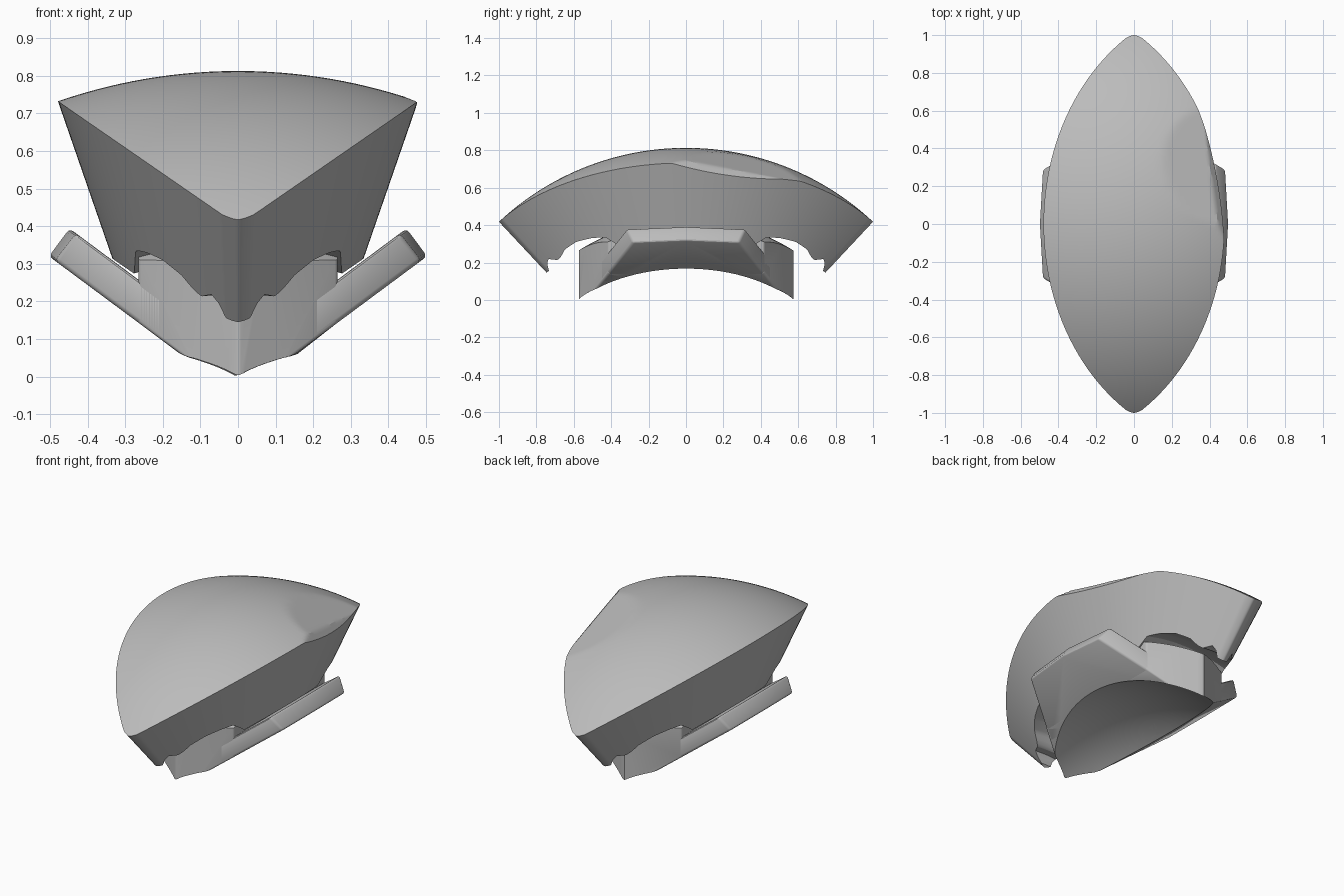
import bpy, bmesh, math
from mathutils import Vector

cube = bpy.data.objects.get("Cube")
if cube:
    bpy.data.objects.remove(cube, do_unlink=True)

CENTRE = Vector((0, 0, -0.65))   # common centre of all curved surfaces
R = 1.463                        # radius of the dome
TIP = 0.6835                     # sine of the angle out to the pointed ends

grey = bpy.data.materials.new("plain_grey")
grey.use_nodes = True
grey.diffuse_color = (0.5, 0.5, 0.5, 1)
grey.node_tree.nodes["Principled BSDF"].inputs["Base Color"].default_value = (0.5, 0.5, 0.5, 1)


def finish(bm, name):
    bmesh.ops.recalc_face_normals(bm, faces=bm.faces)
    me = bpy.data.meshes.new(name)
    bm.to_mesh(me)
    bm.free()
    ob = bpy.data.objects.new(name, me)
    bpy.context.collection.objects.link(ob)
    me.materials.append(grey)
    return ob


def activate(ob):
    bpy.ops.object.select_all(action="DESELECT")
    ob.select_set(True)
    bpy.context.view_layer.objects.active = ob


def smooth(ob):
    activate(ob)
    bpy.ops.object.shade_smooth_by_angle(angle=math.radians(25))


# Domed wedge: walls run radially from the centre
def half_width(y):
    x = (-0.992 + math.sqrt(0.984 - 5.904 * (y * y - 0.483))) / 2.952
    d = min(1, (TIP - abs(y)) / 0.012)
    return x * math.sqrt(max(0, 1 - (1 - d) ** 2))


FACET = Vector((0.47, 0.32, 1.34)).normalized()
CHAMFER = Vector((0.75, 0.22, 0.62)).normalized()


def top_radius(u):
    return min(R, 1.427 / u.dot(FACET), 1.2 / max(0.1, u.dot(CHAMFER)))


LIP = [(0, 1.02), (0.33, 1.02), (0.39, 1.11), (0.45, 1.13), (0.514, 1.143), (0.57, 1.135),
       (0.6, 1.113), (0.62, 1.107), (0.645, 1.14), (0.66, 1.125), (0.672, 1.09), (0.7, 1.09)]


def lip_radius(u):
    y = abs(u.y)
    for (a, ra), (b, rb) in zip(LIP, LIP[1:]):
        if y <= b:
            return ra + (rb - ra) * (y - a) / (b - a)


def wedge():
    bm = bmesh.new()
    rows, cols, bands = 140, 40, 6
    ease = lambda i, n: math.sin(math.pi / 2 * (2 * i / n - 1))
    top, low, walls = [], [], [[], []]
    for i in range(rows + 1):
        y = TIP * ease(i, rows)
        w = half_width(y)
        t, l = [], []
        for j in range(cols + 1):
            x = w * ease(j, cols)
            u = Vector((x, y, math.sqrt(1 - x * x - y * y)))
            t.append(bm.verts.new(CENTRE + u * top_radius(u)))
            l.append(bm.verts.new(CENTRE + u * lip_radius(u)))
        top.append(t)
        low.append(l)
        for side, k in ((0, 0), (1, cols)):
            mid = [bm.verts.new(t[k].co.lerp(l[k].co, b / bands)) for b in range(1, bands)]
            walls[side].append([t[k]] + mid + [l[k]])
    for grid in (top, low, *walls):
        for a, b in zip(grid, grid[1:]):
            for k in range(len(a) - 1):
                bm.faces.new((a[k], a[k + 1], b[k + 1], b[k]))
    bmesh.ops.remove_doubles(bm, verts=bm.verts, dist=0.0002)
    return finish(bm, "domed_wedge")


smooth(wedge())


# Lower block: convex pieces cut by planes, hollowed by a sphere
def convex(name, planes):
    bm = bmesh.new()
    bmesh.ops.create_cube(bm, size=3)
    for point, normal in planes:
        res = bmesh.ops.bisect_plane(bm, geom=bm.verts[:] + bm.edges[:] + bm.faces[:],
                                     plane_co=point, plane_no=normal, clear_outer=True)
        edges = [g for g in res["geom_cut"] if isinstance(g, bmesh.types.BMEdge)]
        if edges:
            bmesh.ops.contextual_create(bm, geom=edges)
    return finish(bm, name)


def ball(radius):
    bm = bmesh.new()
    bmesh.ops.create_uvsphere(bm, u_segments=128, v_segments=64, radius=radius)
    bmesh.ops.translate(bm, verts=bm.verts, vec=CENTRE)
    ob = finish(bm, "cutter")
    ob.hide_render = True
    return ob


def apply(ob, kind, **settings):
    activate(ob)
    mod = ob.modifiers.new(kind.lower(), kind)
    for key, value in settings.items():
        setattr(mod, key, value)
    bpy.ops.object.modifier_apply(modifier=mod.name)


def round_edges(ob, width):
    apply(ob, "BEVEL", width=width, segments=3, limit_method="ANGLE", angle_limit=0.4)


def cut(ob, radius, operation):
    tool = ball(radius)
    apply(ob, "BOOLEAN", object=tool, operation=operation, solver="EXACT")
    bpy.data.objects.remove(tool, do_unlink=True)


# Rhombic plan and sloping undersides
plan = [((0, 0.575 * sy, 0), (0.6 * sx, sy, 0)) for sx in (-1, 1) for sy in (-1, 1)]


def underside(s):
    return ((0.5 * s, 0, 0.318), (0.596 * s, 0, -0.803))


core = convex("lower_block", plan + [underside(-1), underside(1),
              ((0.265, 0, 0), (1, 0, 0)), ((-0.265, 0, 0), (-1, 0, 0))])
round_edges(core, 0.008)
cut(core, 1.08, "INTERSECT")
cut(core, 0.87, "DIFFERENCE")
smooth(core)

# Sloping side arms with slightly bowed ends
for s, name in ((1, "left_arm"), (-1, "right_arm")):
    arm = convex(name, plan + [underside(s),
                 ((0.44 * s, 0, 0.388), (-0.596 * s, 0, 0.803)),
                 ((0.2 * s, 0, 0), (-s, 0, 0)),
                 ((0.503 * s, 0, 0.32), (0.803 * s, 0.07, 0.596)),
                 ((0.503 * s, 0, 0.32), (0.803 * s, -0.07, 0.596))])
    round_edges(arm, 0.012)
    cut(arm, 0.87, "DIFFERENCE")
    smooth(arm)
